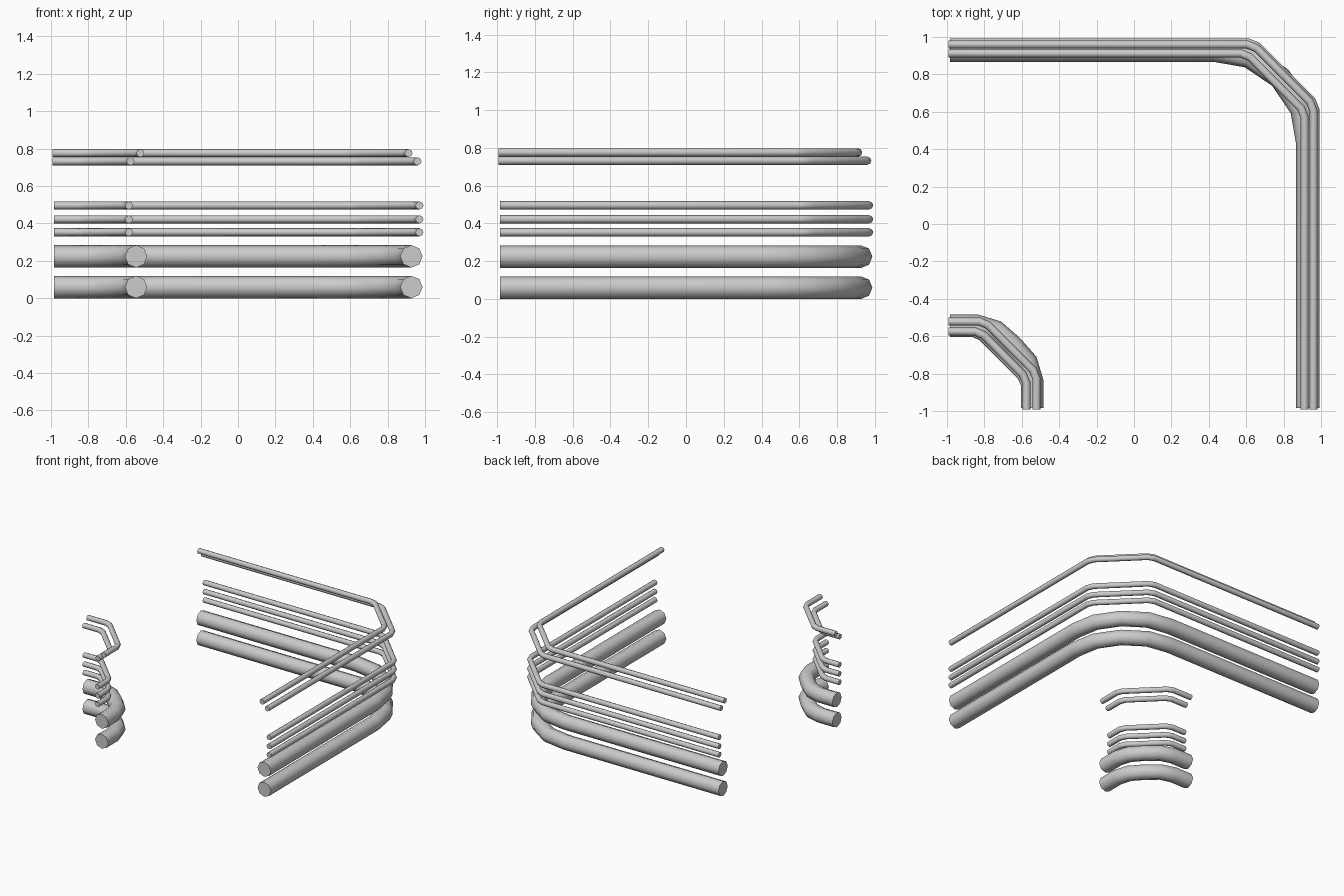
import bpy, bmesh, math
from mathutils import Vector

if "Cube" in bpy.data.objects:
    bpy.data.objects.remove(bpy.data.objects["Cube"])

SIDES = 8


def mirrored(half, mid=None):
    """Complete a corner path: the second leg mirrors the first across x = y."""
    pts = list(half) + ([mid] if mid else [])
    return pts + [(y, x) for x, y in reversed(half)]


def pipe(name, path, z, r):
    """Sweep a round section along a level path with mitred bends and capped ends."""
    pts = [Vector(p) for p in path]
    bm = bmesh.new()
    rings = []
    for i, p in enumerate(pts):
        a = (p - pts[i - 1]).normalized() if i else (pts[1] - p).normalized()
        b = (pts[i + 1] - p).normalized() if i < len(pts) - 1 else a
        t = (a + b).normalized()
        n = Vector((-t.y, t.x)) / max(t.dot(a), 0.5)
        ring = []
        for k in range(SIDES):
            ang = 2 * math.pi * k / SIDES
            q = p + n * (r * math.cos(ang))
            ring.append(bm.verts.new((q.x, q.y, z + r * math.sin(ang))))
        rings.append(ring)
    for u, v in zip(rings, rings[1:]):
        for k in range(SIDES):
            j = (k + 1) % SIDES
            bm.faces.new((u[k], u[j], v[j], v[k]))
    bm.faces.new(rings[0])
    bm.faces.new(rings[-1])
    bmesh.ops.recalc_face_normals(bm, faces=bm.faces)
    me = bpy.data.meshes.new(name)
    bm.to_mesh(me)
    bm.free()
    ob = bpy.data.objects.new(name, me)
    bpy.context.collection.objects.link(ob)
    bpy.ops.object.select_all(action='DESELECT')
    ob.select_set(True)
    bpy.context.view_layer.objects.active = ob
    bpy.ops.object.shade_smooth_by_angle(angle=math.radians(60))


E = -0.985   # pipe ends at the open sides

# large pipes with wide rounded bends
big_outer = mirrored([(E, 0.927), (0.43, 0.927), (0.615, 0.895)], (0.782, 0.782))
big_inner = mirrored([(E, -0.545), (-0.84, -0.545), (-0.74, -0.575)], (-0.652, -0.652))
for i, z in enumerate((0.06, 0.224)):
    pipe(f"large_pipe_outer_{i + 1}", big_outer, z, 0.06)
    pipe(f"large_pipe_inner_{i + 1}", big_inner, z, 0.06)

# thin pipes with chamfered bends
thin_outer = mirrored([(E, 0.97), (0.61, 0.97), (0.66, 0.95)])
thin_inner = mirrored([(E, -0.583), (-0.86, -0.583), (-0.815, -0.602)])
for i, z in enumerate((0.353, 0.422, 0.496)):
    pipe(f"thin_pipe_outer_{i + 1}", thin_outer, z, 0.0215)
    pipe(f"thin_pipe_inner_{i + 1}", thin_inner, z, 0.0215)

# staggered upper pair
for i, (z, o, s, n, m) in enumerate(((0.732, 0.96, 0.605, -0.575, -0.85),
                                     (0.776, 0.912, 0.57, -0.522, -0.825))):
    pipe(f"upper_pipe_outer_{i + 1}",
         mirrored([(-0.993, o), (s, o), (s + 0.05, o - 0.02)]), z, 0.0215)
    pipe(f"upper_pipe_inner_{i + 1}",
         mirrored([(-0.993, n), (m, n), (m + 0.045, n - 0.019)]), z, 0.0215)
